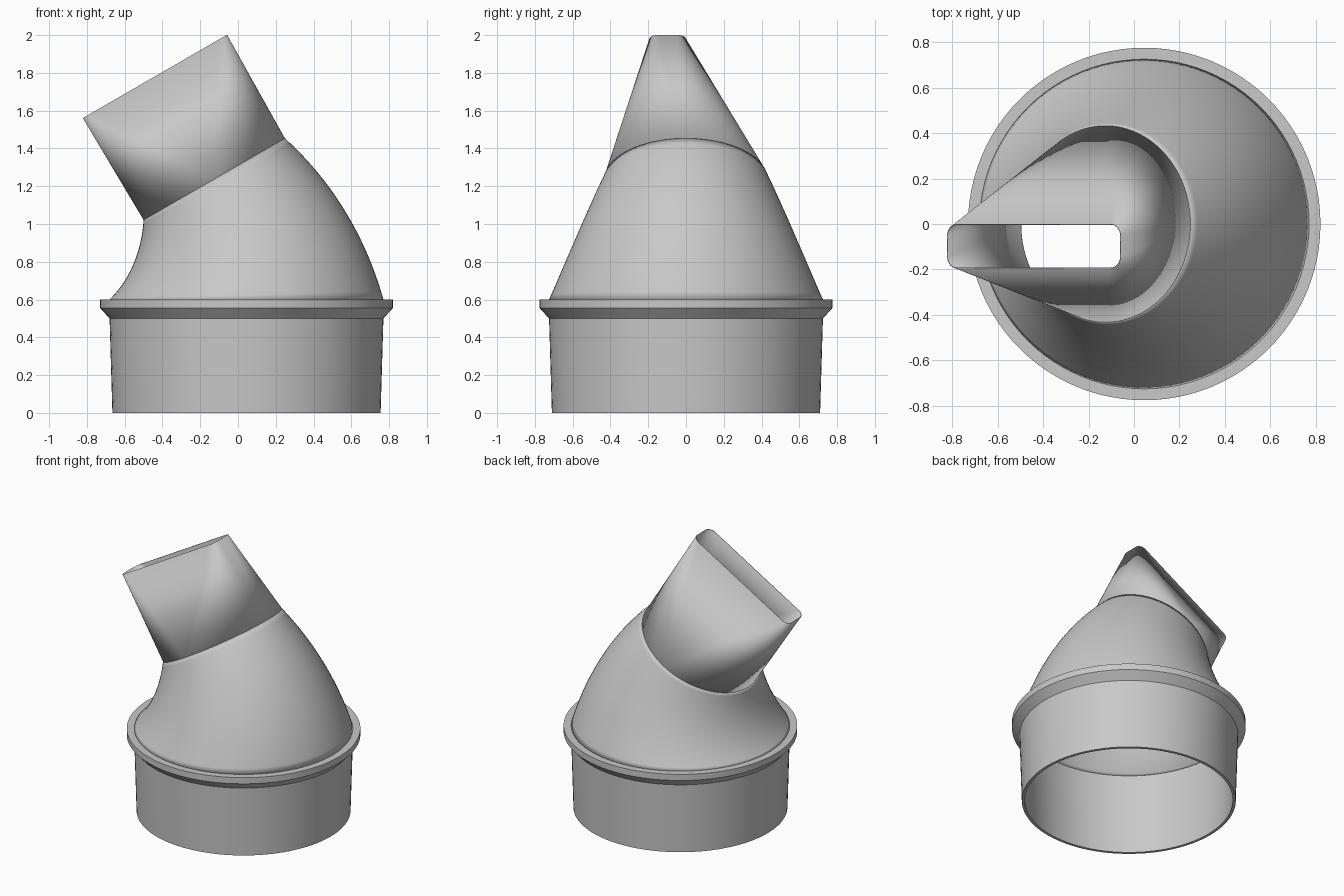
import bpy
import bmesh
from math import sin, cos, pi, radians
from mathutils import Vector

SEG = 96                       # sides of every round section
CENTRE_X = 0.045
BEND = radians(30)
BEND_R = 1.275                 # pivot to pipe centre line
PIVOT = Vector((CENTRE_X - BEND_R, 0, 0.6))
R_WIDE, R_NECK = 0.725, 0.432

cube = bpy.data.objects.get("Cube")
if cube:
    bpy.data.objects.remove(cube, do_unlink=True)

grey = bpy.data.materials.new("plain_grey")
grey.use_nodes = True
grey.diffuse_color = (0.58, 0.58, 0.58, 1)
grey.node_tree.nodes["Principled BSDF"].inputs["Base Color"].default_value = (0.58, 0.58, 0.58, 1)


def ring_point(angle, u, v):
    """Point u, v in the pipe section that is tilted by angle about the pivot."""
    out = Vector((cos(angle), 0, sin(angle)))
    return PIVOT + out * (BEND_R + u) + Vector((0, v, 0))


def loft(name, rings, closed=False, wall=0):
    """Skin a list of equally long rings; closed joins last ring to first."""
    bm = bmesh.new()
    loops = [[bm.verts.new(p) for p in ring] for ring in rings]
    pairs = list(zip(loops, loops[1:]))
    if closed:
        pairs.append((loops[-1], loops[0]))
    for a, b in pairs:
        for i in range(len(a)):
            j = (i + 1) % len(a)
            bm.faces.new((a[i], a[j], b[j], b[i]))
    bmesh.ops.remove_doubles(bm, verts=bm.verts, dist=1e-5)
    mesh = bpy.data.meshes.new(name)
    bm.to_mesh(mesh)
    bm.free()
    mesh.materials.append(grey)
    obj = bpy.data.objects.new(name, mesh)
    bpy.context.collection.objects.link(obj)
    bpy.ops.object.select_all(action='DESELECT')
    obj.select_set(True)
    bpy.context.view_layer.objects.active = obj
    bpy.ops.object.shade_smooth_by_angle(angle=radians(30))
    if wall:
        mod = obj.modifiers.new("wall", 'SOLIDIFY')
        mod.thickness = wall
        mod.offset = -1
    return obj


turns = [2 * pi * i / SEG for i in range(SEG)]

# Round socket with its chamfered flange: radius, height
profile = [(0.71, 0), (0.725, 0.5), (0.775, 0.555), (0.775, 0.6),
           (0.715, 0.6), (0.69, 0)]
loft("socket_with_flange",
     [[(CENTRE_X + r * cos(t), r * sin(t), z) for t in turns] for r, z in profile],
     closed=True)

# Tapered elbow
STEPS = 24
elbow = []
for s in range(STEPS + 1):
    f = s / STEPS
    r = R_WIDE + (R_NECK - R_WIDE) * f
    elbow.append([ring_point(BEND * f, r * cos(t), r * sin(t)) for t in turns])
loft("tapered_elbow", elbow, wall=0.004)

# Flattened nozzle: round neck to an offset slot with rounded corners
LENGTH, HALF_L, HALF_W, CORNER, SLOT_Y = 0.628, 0.441, 0.0975, 0.05, -0.0975
axis = Vector((-sin(BEND), 0, cos(BEND)))
neck, slot = [], []
QUARTER = SEG // 4
for q, (su, sv) in enumerate([(1, 1), (-1, 1), (-1, -1), (1, -1)]):
    for i in range(QUARTER + 1):
        t = (q + i / QUARTER) * pi / 2
        neck.append(ring_point(BEND, R_NECK * cos(t), R_NECK * sin(t)))
        u = su * (HALF_L - CORNER) + CORNER * cos(t)
        v = SLOT_Y + sv * (HALF_W - CORNER) + CORNER * sin(t)
        slot.append(ring_point(BEND, u, v) + axis * LENGTH)
loft("flat_nozzle", [neck, slot], wall=0.004)
